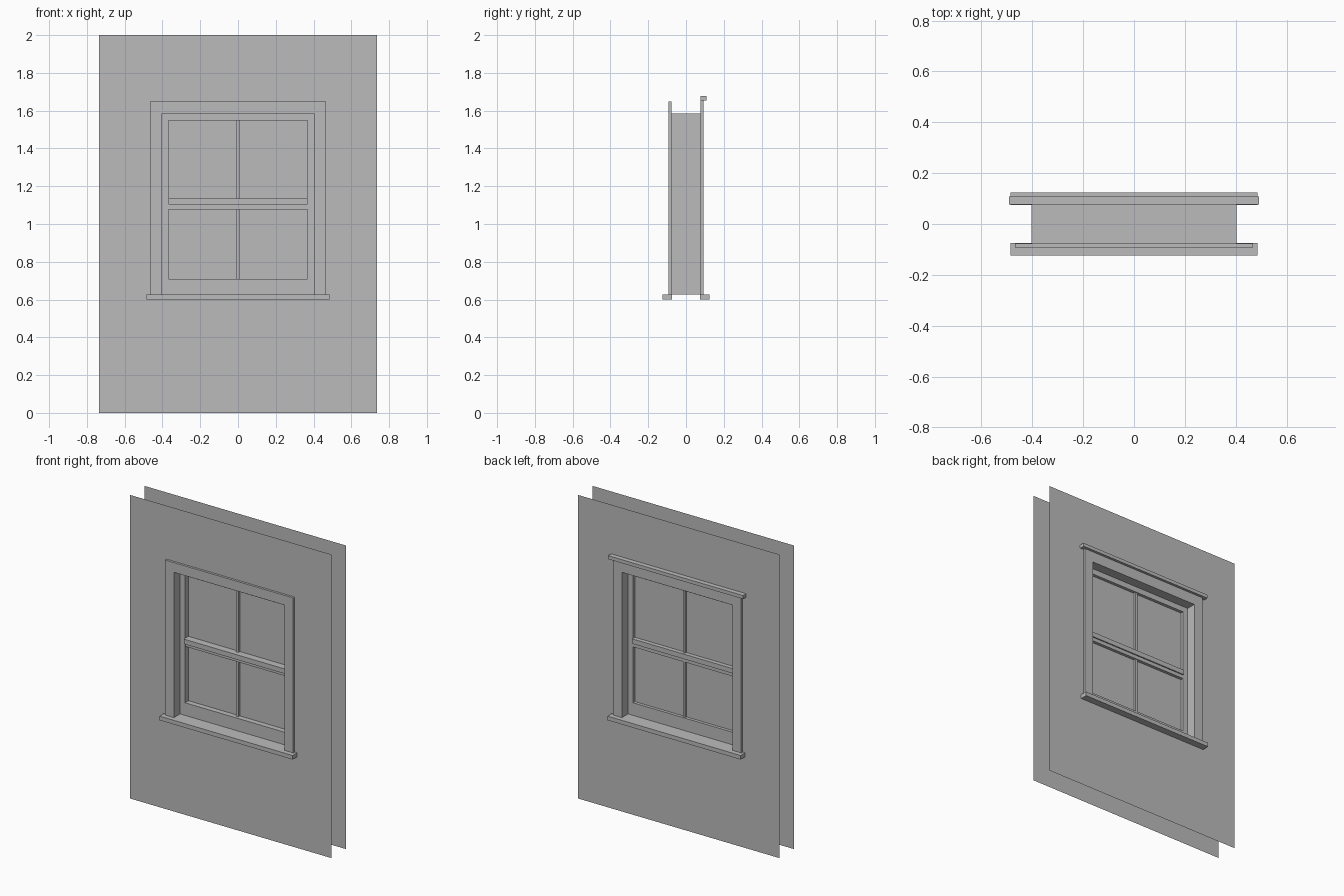
import bpy, bmesh

if "Cube" in bpy.data.objects:
    bpy.data.objects.remove(bpy.data.objects["Cube"])

mat = bpy.data.materials.new("plain grey")
mat.diffuse_color = (0.5, 0.5, 0.5, 1)
mat.use_nodes = True
mat.node_tree.nodes["Principled BSDF"].inputs["Base Color"].default_value = mat.diffuse_color

# Main dimensions
WALL_X, WALL_Z = 0.735, 2.0
OPEN_X, OPEN_BOT, OPEN_TOP = 0.403, 0.627, 1.584
WALL_Y = 0.077          # half the gap between the two wall skins
PANE_X, PANE_BOT, PANE_TOP = 0.367, 0.71, 1.547
GLASS_Y = 0.008


def finish(name, bm):
    mesh = bpy.data.meshes.new(name)
    bm.to_mesh(mesh)
    bm.free()
    mesh.materials.append(mat)
    obj = bpy.data.objects.new(name, mesh)
    bpy.context.collection.objects.link(obj)
    return obj


def add_box(bm, x0, x1, y0, y1, z0, z1):
    vs = bmesh.ops.create_cube(bm, size=1)["verts"]
    for v in vs:
        v.co = ((x0, x1)[v.co.x > 0], (y0, y1)[v.co.y > 0], (z0, z1)[v.co.z > 0])


def box(name, *dims):
    bm = bmesh.new()
    add_box(bm, *dims)
    return finish(name, bm)


def rect(bm, hx, z0, z1, y):
    return [bm.verts.new((x, y, z)) for x, z in
            ((-hx, z0), (hx, z0), (hx, z1), (-hx, z1))]


def bridge(bm, a, b):
    for i in range(4):
        j = (i + 1) % 4
        bm.faces.new((a[i], a[j], b[j], b[i]))


# Thin wall skins with the window opening
for name, y in (("front_wall", -WALL_Y), ("back_wall", WALL_Y)):
    bm = bmesh.new()
    bridge(bm, rect(bm, WALL_X, 0, WALL_Z, y), rect(bm, OPEN_X, OPEN_BOT, OPEN_TOP, y))
    if y > 0:
        bmesh.ops.reverse_faces(bm, faces=bm.faces[:])
    finish(name, bm)

# Lining of the opening, facing inwards
bm = bmesh.new()
bridge(bm, rect(bm, OPEN_X, OPEN_BOT, OPEN_TOP, -WALL_Y),
       rect(bm, OPEN_X, OPEN_BOT, OPEN_TOP, WALL_Y))
finish("opening_lining", bm)

# Fixed frame ring with a deeper profile than the glass
bm = bmesh.new()
rings = [rect(bm, hx, z0, z1, y) for hx, z0, z1, y in (
    (OPEN_X, OPEN_BOT, OPEN_TOP, -0.028), (PANE_X, PANE_BOT, PANE_TOP, -0.028),
    (PANE_X, PANE_BOT, PANE_TOP, 0.028), (OPEN_X, OPEN_BOT, OPEN_TOP, 0.028))]
for i in range(4):
    bridge(bm, rings[i], rings[(i + 1) % 4])
finish("window_frame", bm)

# Meeting rail, lower sash rail and centre glazing bars
box("meeting_rail", -PANE_X, PANE_X, -0.04, 0.036, 1.102, 1.134)
box("lower_sash_rail", -PANE_X, PANE_X, -0.022, 0.028, 1.078, 1.102)
box("upper_glazing_bar", -0.008, 0.008, -0.008, 0.022, 1.134, PANE_TOP)
box("lower_glazing_bar", -0.008, 0.008, -0.008, 0.022, PANE_BOT, 1.078)

# Glass sheet
bm = bmesh.new()
bm.faces.new(rect(bm, PANE_X, PANE_BOT, PANE_TOP, GLASS_Y))
finish("glass", bm)


# Casing around the opening: two legs and a head in one piece
def casing(name, y0, y1, top):
    bm = bmesh.new()
    outline = [(-0.467, OPEN_BOT), (-OPEN_X, OPEN_BOT), (-OPEN_X, OPEN_TOP),
               (OPEN_X, OPEN_TOP), (OPEN_X, OPEN_BOT), (0.467, OPEN_BOT),
               (0.467, top), (-0.467, top)]
    face = bm.faces.new([bm.verts.new((x, y0, z)) for x, z in outline])
    ext = bmesh.ops.extrude_face_region(bm, geom=[face])["geom"]
    bmesh.ops.translate(bm, vec=(0, y1 - y0, 0),
                        verts=[g for g in ext if isinstance(g, bmesh.types.BMVert)])
    bmesh.ops.recalc_face_normals(bm, faces=bm.faces[:])
    finish(name, bm)


casing("front_casing", -0.092, -WALL_Y, 1.648)
casing("back_casing", WALL_Y, 0.092, 1.654)

# Sills on both sides and the cap over the back casing
box("front_sill", -0.485, 0.485, -0.124, -0.075, 0.6, OPEN_BOT)
box("back_sill", -0.485, 0.485, 0.075, 0.124, 0.6, OPEN_BOT)
box("back_head_cap", -0.492, 0.492, WALL_Y, 0.109, 1.654, 1.677)
